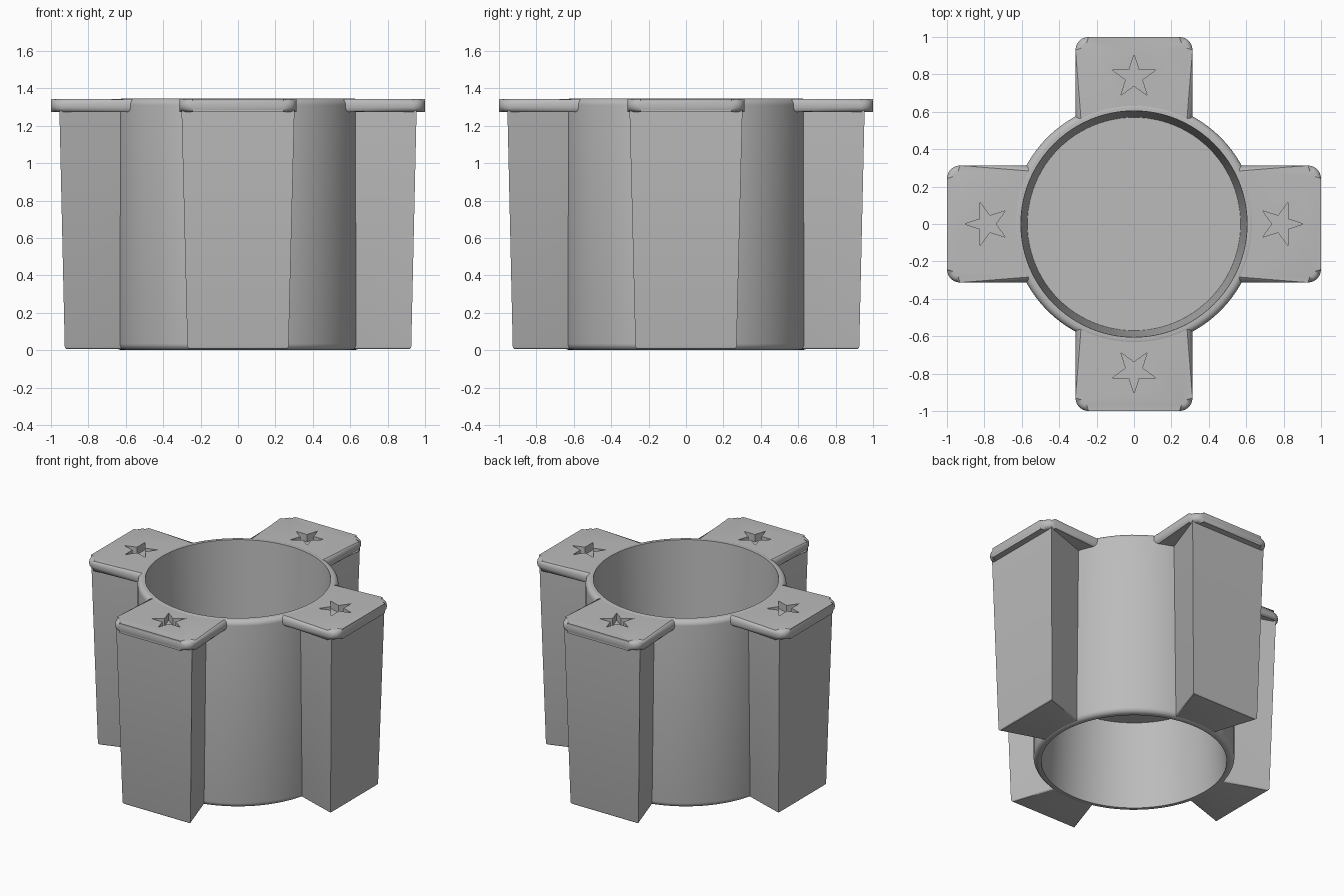
import bpy, bmesh, math
from mathutils import Matrix

if "Cube" in bpy.data.objects:
    bpy.data.objects.remove(bpy.data.objects["Cube"])

grey = bpy.data.materials.new("plain grey")
grey.diffuse_color = (0.5, 0.5, 0.5, 1)
grey.use_nodes = True
grey.node_tree.nodes["Principled BSDF"].inputs["Base Color"].default_value = grey.diffuse_color
H = 1.345  # overall height


def finish(bm, name, turn=0.0):
    bmesh.ops.recalc_face_normals(bm, faces=bm.faces)
    bmesh.ops.rotate(bm, verts=bm.verts, matrix=Matrix.Rotation(turn, 3, 'Z'))
    mesh = bpy.data.meshes.new(name)
    bm.to_mesh(mesh)
    bm.free()
    mesh.materials.append(grey)
    ob = bpy.data.objects.new(name, mesh)
    bpy.context.collection.objects.link(ob)
    return ob


def smooth(ob, angle=35):
    bpy.ops.object.select_all(action='DESELECT')
    ob.select_set(True)
    bpy.context.view_layer.objects.active = ob
    bpy.ops.object.shade_smooth_by_angle(angle=math.radians(angle))


def loft(lower, upper):
    """Solid between two outlines of (x, y, z) points."""
    bm = bmesh.new()
    a = [bm.verts.new(p) for p in lower]
    b = [bm.verts.new(p) for p in upper]
    bm.faces.new(a)
    bm.faces.new(b)
    n = len(a)
    for i in range(n):
        j = (i + 1) % n
        bm.faces.new((a[i], a[j], b[j], b[i]))
    return bm


def prism(outline, z0, z1):
    return loft([(x, y, z0) for x, y in outline], [(x, y, z1) for x, y in outline])


# Round holder: tapered wells above and below a middle floor, rounded outer rims
def rim(z, sign):
    steps = [math.radians(15 * i) for i in range(7)]
    return [(0.62 + 0.035 * math.sin(t), z + sign * 0.035 * (1 - math.cos(t))) for t in steps]


profile = [(0, 0.72), (0.57, 0.72), (0.605, H)] + rim(H, -1)
profile += rim(0, 1)[::-1] + [(0.605, 0), (0.57, 0.62), (0, 0.62)]
bm = bmesh.new()
pts = [bm.verts.new((r, 0, z)) for r, z in profile]
edges = [bm.edges.new(pair) for pair in zip(pts, pts[1:])]
bmesh.ops.spin(bm, geom=pts + edges, axis=(0, 0, 1), cent=(0, 0, 0),
               angle=math.tau, steps=96, use_duplicate=False)
bmesh.ops.remove_doubles(bm, verts=bm.verts, dist=1e-4)
smooth(finish(bm, "round_holder"))


# Outlines shared by the four arms (drawn pointing along +x)
def wedge(inner_half, outer, outer_half, z):
    return [(0.61, -inner_half, z), (outer, -outer_half, z),
            (outer, outer_half, z), (0.61, inner_half, z)]


star = []
for i in range(10):
    r, a = (0.12, 0.046)[i % 2], math.tau * i / 10
    star.append((0.785 + r * math.cos(a), r * math.sin(a)))

W, R = 0.313, 0.625  # plate half width, radius of its inner arc
corner = 0.07
plate = []
for sy, order in ((-1, range(7)), (1, range(6, -1, -1))):
    for i in order:
        a = math.radians(15 * i)
        plate.append((1 - corner + corner * math.sin(a),
                      sy * (W - corner + corner * math.cos(a))))
end = math.asin(W / R)
for i in range(17):
    a = end * (1 - i / 8)
    plate.append((R * math.cos(a), R * math.sin(a)))

for k, side in enumerate(("right", "back", "left", "front")):
    turn = k * math.pi / 2

    # Arm: wedge leg that narrows inwards and downwards
    bm = loft(wedge(0.165, 0.926, 0.27, 0.005), wedge(0.18, 0.955, 0.302, 1.29))
    foot = [e for e in bm.edges if all(v.co.z < 0.1 and v.co.x > 0.6 for v in e.verts)
            and any(v.co.x > 0.7 for v in e.verts)]
    bmesh.ops.bevel(bm, geom=foot, offset=0.015, segments=3, profile=0.5, affect='EDGES')
    smooth(finish(bm, side + "_arm", turn), 25)

    # Top plate: rounded on every outer edge
    bm = prism(plate, 1.273, H - 0.002)
    def on_arc(v):
        return abs(math.hypot(v.co.x, v.co.y) - R) < 1e-3
    outer = [e for e in bm.edges if abs(e.verts[0].co.z - e.verts[1].co.z) < 1e-4
             and not (on_arc(e.verts[0]) and on_arc(e.verts[1]))]
    bmesh.ops.bevel(bm, geom=outer, offset=0.03, segments=4, profile=0.5, affect='EDGES')
    top = finish(bm, side + "_plate", turn)

    # Star recess cut into the plate
    cutter = finish(prism(star, 1.283, 1.45), side + "_star_cutter", turn)
    cutter.hide_render = True
    cutter.hide_set(True)
    cut = top.modifiers.new("star recess", 'BOOLEAN')
    cut.operation = 'DIFFERENCE'
    cut.solver = 'EXACT'
    cut.object = cutter
    smooth(top)
